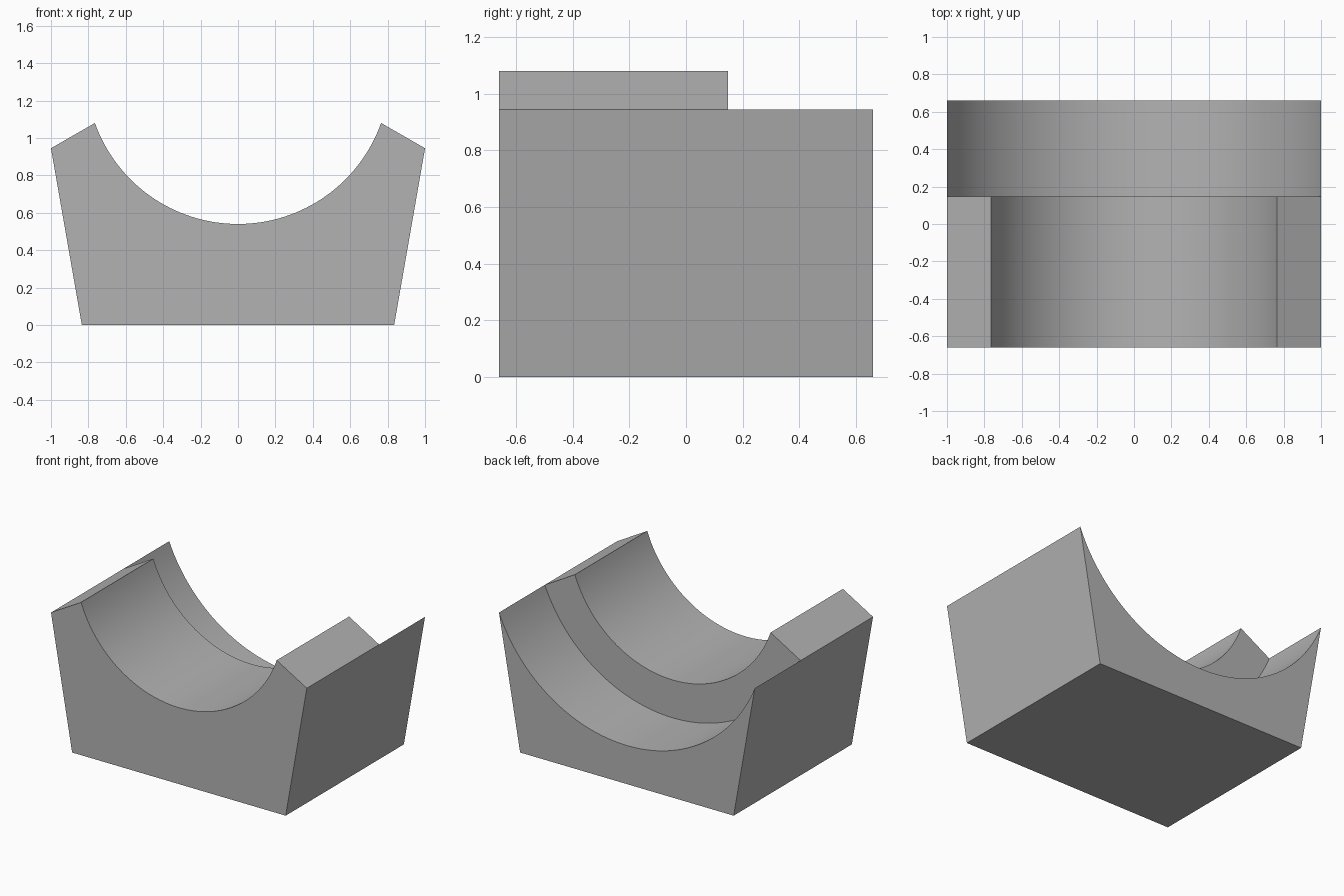
import bpy
import bmesh
import math

cube = bpy.data.objects.get("Cube")
if cube:
    bpy.data.objects.remove(cube, do_unlink=True)

# Main dimensions
FRONT, STEP, BACK = -0.66, 0.148, 0.66
BASE_X = 0.835
SHOULDER = (1.0, 0.945)
TIP = (0.765, 1.08)
AXIS_Z = 1.352
SEGMENTS = 64

grey = bpy.data.materials.new("plain grey")
grey.use_nodes = True
color = (0.45, 0.45, 0.45, 1)
grey.diffuse_color = color
grey.node_tree.nodes["Principled BSDF"].inputs["Base Color"].default_value = color

bm = bmesh.new()


def arc(end, y):
    """Arc about the cradle axis, from -x to +x, ending at the given point."""
    radius = math.hypot(end[0], AXIS_Z - end[1])
    half = math.atan2(end[0], AXIS_Z - end[1])
    angles = [half * (2 * i / SEGMENTS - 1) for i in range(SEGMENTS + 1)]
    return [bm.verts.new((radius * math.sin(a), y, AXIS_Z - radius * math.cos(a)))
            for a in angles]


def pair(x, y, z):
    return [bm.verts.new((side * x, y, z)) for side in (-1, 1)]


# Narrow front bore, step ring and wide rear bore
bores = [arc(TIP, FRONT), arc(TIP, STEP), arc(SHOULDER, STEP), arc(SHOULDER, BACK)]
for near, far in zip(bores, bores[1:]):
    for i in range(SEGMENTS):
        bm.faces.new((near[i], near[i + 1], far[i + 1], far[i]))

# Sloped shoulders and leaning side walls
shoulder = pair(SHOULDER[0], FRONT, SHOULDER[1])
base_front = pair(BASE_X, FRONT, 0)
base_back = pair(BASE_X, BACK, 0)
for side, end in ((0, 0), (1, -1)):
    bm.faces.new((shoulder[side], bores[0][end], bores[1][end], bores[2][end]))
    bm.faces.new((shoulder[side], bores[2][end], bores[3][end],
                  base_back[side], base_front[side]))

# Front, back and bottom
bm.faces.new([base_front[0], shoulder[0]] + bores[0] + [shoulder[1], base_front[1]])
bm.faces.new([base_back[0]] + bores[3] + [base_back[1]])
bm.faces.new(base_front + base_back[::-1])
bmesh.ops.recalc_face_normals(bm, faces=bm.faces[:])

mesh = bpy.data.meshes.new("cradle_block")
bm.to_mesh(mesh)
bm.free()
mesh.materials.append(grey)
block = bpy.data.objects.new("cradle_block", mesh)
bpy.context.collection.objects.link(block)

# Smooth bores with crisp edges
bpy.ops.object.select_all(action="DESELECT")
block.select_set(True)
bpy.context.view_layer.objects.active = block
bpy.ops.object.shade_smooth_by_angle(angle=math.radians(20))
